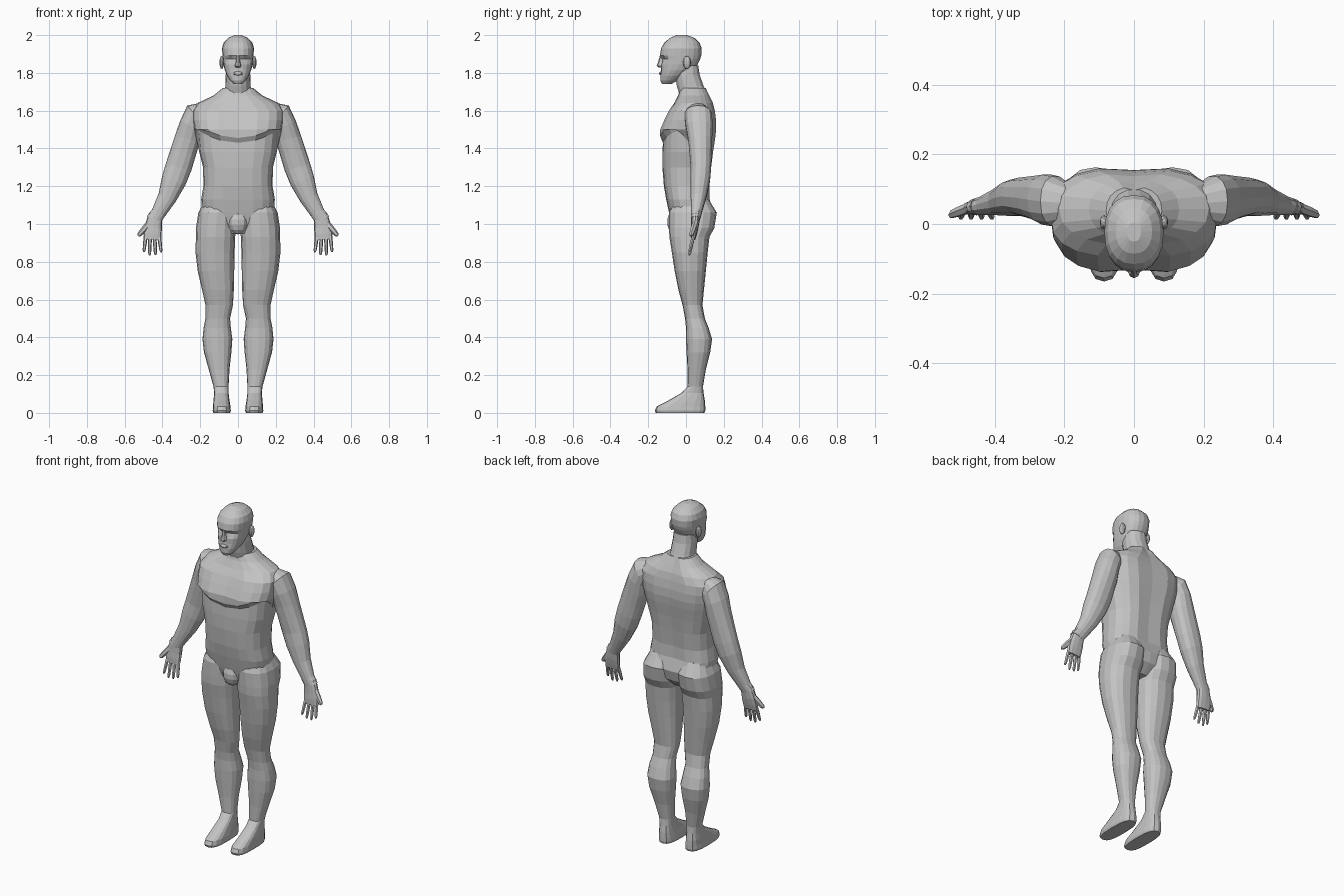
import bpy, bmesh, math
from mathutils import Vector

skin = bpy.data.materials.new("plain grey")
skin.diffuse_color = (0.55, 0.55, 0.55, 1)


def finish(name, bm, mirror):
    bmesh.ops.recalc_face_normals(bm, faces=bm.faces)
    me = bpy.data.meshes.new(name)
    bm.to_mesh(me)
    bm.free()
    me.materials.append(skin)
    ob = bpy.data.objects.new(name, me)
    bpy.context.collection.objects.link(ob)
    if mirror:
        ob.modifiers.new("mirror", 'MIRROR')
    return ob


def loft(name, rings, n=16, mirror=False, sculpt=None):
    """Skin through rings: (centre, half width, half depth, tilt degrees, squareness)."""
    bm = bmesh.new()
    loops = []
    for c, rx, ry, tilt, e in rings:
        t = math.radians(tilt)
        u = Vector((math.cos(t), 0, math.sin(t)))
        loop = []
        for i in range(n):
            a = 2 * math.pi * i / n
            ca, sa = math.cos(a), math.sin(a)
            sx = math.copysign(abs(ca) ** (2 / e), ca)
            sy = math.copysign(abs(sa) ** (2 / e), sa)
            p = Vector(c) + u * (sx * rx) + Vector((0, sy * ry, 0))
            loop.append(bm.verts.new(p))
        loops.append(loop)
    for a, b in zip(loops, loops[1:]):
        for i in range(n):
            j = (i + 1) % n
            bm.faces.new((a[i], a[j], b[j], b[i]))
    bm.faces.new(loops[0])
    bm.faces.new(loops[-1])
    if sculpt:
        for v in bm.verts:
            sculpt(v.co)
    return finish(name, bm, mirror)


def stack(rows, e):
    """Level rings from rows of (z, x min, x max, y min, y max)."""
    return [(((x0 + x1) / 2, (y0 + y1) / 2, z), (x1 - x0) / 2, (y1 - y0) / 2, 0, e)
            for z, x0, x1, y0, y1 in rows]


def centred(rows, e):
    return stack([(z, -w, w, y0, y1) for z, w, y0, y1 in rows], e)


def blob(name, centre, size, mirror=False):
    bm = bmesh.new()
    bmesh.ops.create_uvsphere(bm, u_segments=10, v_segments=7, radius=1)
    for v in bm.verts:
        v.co = Vector(centre) + Vector([a * b for a, b in zip(v.co, size)])
    return finish(name, bm, mirror)


# Torso with curved chest edge, breastbone groove and spine groove
def shape_torso(co):
    if co.y < 0 and 1.42 < co.z < 1.48:
        co.z += 1.5 * co.x ** 2
    if abs(co.x) < 0.005:
        if co.y > 0 and co.z > 1.1:
            co.y -= 0.01
        elif 1.45 < co.z < 1.62:
            co.y += 0.012


lower = centred([(0.95, .05, -.06, .08), (1.0, .15, -.075, .13), (1.06, .19, -.09, .145),
                 (1.13, .195, -.105, .13), (1.2, .183, -.117, .128), (1.3, .185, -.125, .138),
                 (1.38, .205, -.125, .148), (1.43, .215, -.122, .156)], 2.7)
upper = centred([(1.455, .222, -.143, .16), (1.5, .232, -.142, .165), (1.55, .24, -.12, .164),
                 (1.6, .24, -.095, .157)], 2.8)
collar = centred([(1.64, .215, -.062, .147), (1.68, .13, -.042, .127), (1.72, .08, -.03, .107)], 2.3)
loft("torso", lower + upper + collar, 20, sculpt=shape_torso)
blob("groin", (0, -.055, 1.01), (.055, .045, .065))

# Neck
loft("neck", centred([(1.62, .08, -.03, .13), (1.68, .072, -.035, .118), (1.73, .067, -.05, .095),
                      (1.79, .065, -.06, .074), (1.84, .06, -.05, .066)], 2.2), 14)


# Head with eye hollows
def shape_head(co):
    if co.y < -.08 and .012 < abs(co.x) < .06 and abs(co.z - 1.873) < .01:
        co.y += .014


loft("head", centred([(1.742, .024, -.128, -.075), (1.76, .042, -.136, -.045),
                      (1.785, .058, -.136, -.005), (1.815, .07, -.132, .03),
                      (1.845, .077, -.132, .062), (1.873, .08, -.132, .075),
                      (1.893, .082, -.138, .081), (1.93, .085, -.132, .083),
                      (1.96, .076, -.115, .072), (1.985, .052, -.085, .045),
                      (2.0, .02, -.05, .005)], 2.3), 20, sculpt=shape_head)
loft("nose", centred([(1.828, .012, -.142, -.11), (1.837, .018, -.156, -.11),
                      (1.86, .011, -.147, -.11), (1.893, .009, -.138, -.11)], 2), 8)
blob("lips", (0, -.13, 1.797), (.027, .012, .011))
blob("ear", (.086, .005, 1.855), (.013, .021, .034), True)

# Legs, with the feet continuing from the ankles
thigh = [(1.13, .03, .175, -.06, .12), (1.06, .01, .21, -.09, .163), (.98, .012, .222, -.09, .15),
         (.93, .015, .223, -.088, .124), (.85, .018, .225, -.075, .115),
         (.75, .02, .213, -.06, .105), (.65, .022, .19, -.04, .095), (.57, .027, .172, -.018, .087)]
shin = [(.5, .042, .172, -.005, .1), (.45, .038, .182, 0, .12), (.39, .03, .188, 0, .138),
        (.32, .035, .18, .003, .128), (.23, .045, .155, .008, .105), (.14, .05, .13, .008, .09)]
foot = [(.105, .05, .126, -.025, .093), (.065, .045, .13, -.095, .1),
        (.035, .04, .132, -.155, .102), (.012, .038, .134, -.165, .102), (0, .042, .13, -.16, .098)]
loft("leg", stack(thigh + shin, 2.4) + stack(foot, 2.8), 16, True)

# Arms: x, y, z, half width, half depth, tilt
arm = [(.18, .06, 1.6, .045, .05, 70), (.225, .065, 1.575, .068, .073, 50),
       (.25, .07, 1.52, .062, .073, 25), (.268, .075, 1.45, .068, .065, 15),
       (.29, .077, 1.38, .069, .06, 15), (.315, .079, 1.3, .07, .055, 15),
       (.34, .075, 1.23, .066, .053, 22), (.375, .066, 1.14, .05, .042, 26),
       (.42, .055, 1.06, .039, .029, 27), (.445, .05, 1.025, .04, .024, 24)]
loft("arm", [((x, y, z), w, d, t, 2.3) for x, y, z, w, d, t in arm], 14, True)

# Hands
palm = [(.436, .052, 1.045, .038, .024, 26), (.448, .047, .985, .046, .02, 14),
        (.452, .042, .95, .048, .017, 6), (.453, .038, .918, .045, .012, 3)]
loft("palm", [((x, y, z), w, d, t, 2.5) for x, y, z, w, d, t in palm], 12, True)


def digit(name, base, tip, r, tilt):
    b, t = Vector(base), Vector(tip)
    loft(name, [(b.lerp(t, f), r * s, r * s, tilt, 2) for f, s in
                ((0, 1), (.5, .95), (.9, .75), (1, .4))], 6, True)


for i, (bx, tx, tz) in enumerate([(.418, .407, .85), (.442, .437, .836),
                                  (.466, .468, .834), (.488, .498, .852)]):
    digit("finger_%d" % (i + 1), (bx, .04, .94), (tx, .018, tz), .0105, 0)
digit("thumb", (.475, .046, 1.0), (.528, .026, .937), .016, 38)
